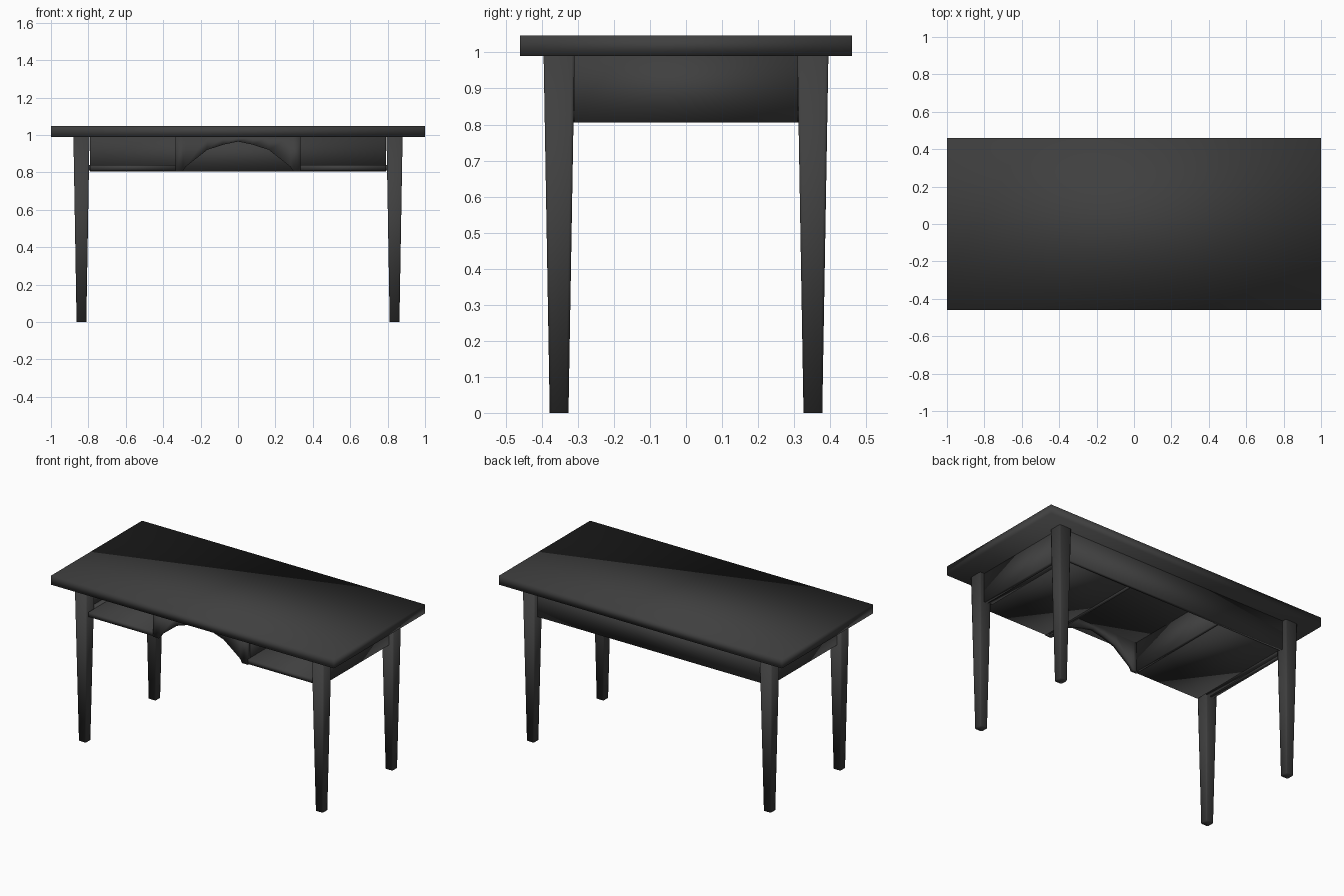
import bpy, bmesh

cube = bpy.data.objects.get("Cube")
if cube:
    bpy.data.objects.remove(cube, do_unlink=True)

# Single dark finish
finish = bpy.data.materials.new("charcoal_finish")
finish.use_nodes = True
finish.diffuse_color = (0.05, 0.05, 0.05, 1)
finish.node_tree.nodes["Principled BSDF"].inputs["Base Color"].default_value = (0.05, 0.05, 0.05, 1)

UNDER = 0.99   # underside of the top
LOW = 0.805    # lower edge of the apron
FRONT = -0.38


def make_object(name, bm):
    bmesh.ops.recalc_face_normals(bm, faces=bm.faces)
    for face in bm.faces:
        face.smooth = True
    mesh = bpy.data.meshes.new(name)
    bm.to_mesh(mesh)
    bm.free()
    mesh.materials.append(finish)
    obj = bpy.data.objects.new(name, mesh)
    bpy.context.collection.objects.link(obj)
    return obj


def box(name, x, y, z):
    bm = bmesh.new()
    bmesh.ops.create_cube(bm, size=1)
    for v in bm.verts:
        v.co = [lo + (c + 0.5) * (hi - lo) for c, (lo, hi) in zip(v.co, (x, y, z))]
    return make_object(name, bm)


def leg(name, sx, sy):
    # Square tapered post with softened corners
    bm = bmesh.new()
    bmesh.ops.create_cube(bm, size=2)
    for v in bm.verts:
        top = v.co.z > 0
        half = 0.043 if top else 0.026
        v.co = (sx * 0.837 + v.co.x * half, sy * 0.352 + v.co.y * half, UNDER if top else 0)
    posts = [e for e in bm.edges if abs(e.verts[0].co.z - e.verts[1].co.z) > 0.5]
    bmesh.ops.bevel(bm, geom=posts, offset=0.008, segments=2, profile=0.5, affect='EDGES')
    return make_object(name, bm)


def arch_board(name):
    # Front board with a faceted arch cut from its lower edge
    half = [(0.295, LOW), (0.28, 0.83), (0.165, 0.92), (0.08, 0.948)]
    arch = [(-x, z) for x, z in half] + [(0, 0.965)] + half[::-1]
    bm = bmesh.new()
    lower = [(-0.335, LOW)] + arch + [(0.335, LOW)]
    rows = [[[bm.verts.new((x, y, h)) for h in (z, UNDER)] for x, z in lower]
            for y in (FRONT, FRONT + 0.025)]
    front, back = rows
    for i in range(len(lower) - 1):
        for row in rows:
            bm.faces.new((row[i][0], row[i + 1][0], row[i + 1][1], row[i][1]))
        for k in (0, 1):
            bm.faces.new((front[i][k], front[i + 1][k], back[i + 1][k], back[i][k]))
    for i in (0, -1):
        bm.faces.new((front[i][0], front[i][1], back[i][1], back[i][0]))
    return make_object(name, bm)


box("table_top", (-1, 1), (-0.46, 0.46), (UNDER, 1.047))
box("back_apron", (-0.792, 0.792), (0.345, 0.368), (LOW, UNDER))
arch_board("front_arch_board")

# Mirrored legs, side aprons, open compartments
for side, s in (("left", 1), ("right", -1)):
    for end, e in (("front", -1), ("back", 1)):
        leg(f"{end}_{side}_leg", s, e)

    def span(a, b):
        return tuple(sorted((s * a, s * b)))

    box(f"{side}_side_apron", span(0.825, 0.85), (-0.31, 0.31), (LOW, UNDER))
    box(f"{side}_shelf", span(0.335, 0.79), (FRONT, 0.345), (LOW + 0.005, 0.84))
    box(f"{side}_divider", span(0.315, 0.335), (FRONT + 0.025, 0.345), (LOW, UNDER))
    box(f"{side}_shelf_infill", span(0.79, 0.825), (-0.31, 0.31), (LOW + 0.005, 0.84))
